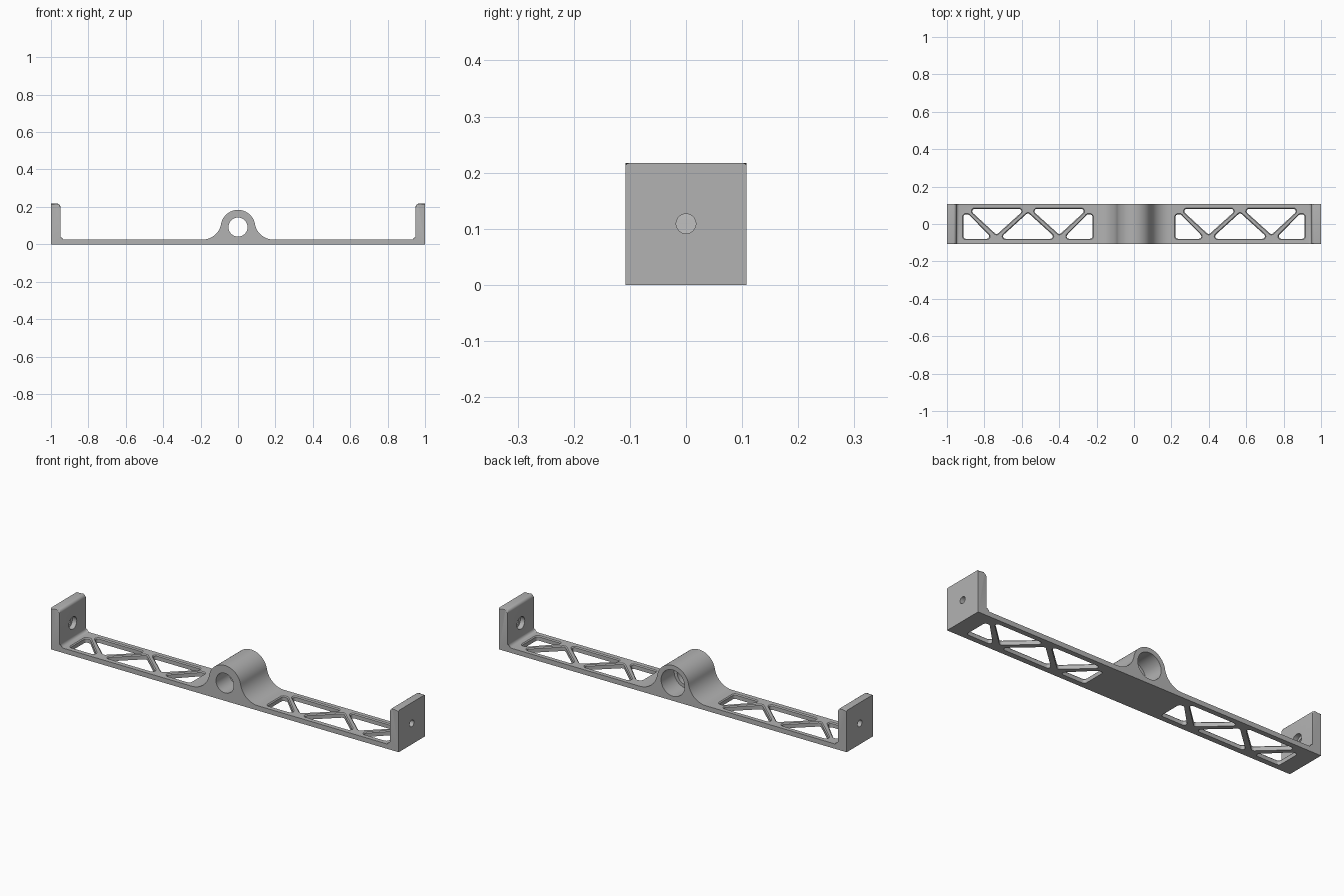
import bpy, bmesh
from math import pi, sin, cos, atan2, hypot
from mathutils import Vector, Matrix

if "Cube" in bpy.data.objects:
    bpy.data.objects.remove(bpy.data.objects["Cube"], do_unlink=True)

grey = bpy.data.materials.new("plain grey")
grey.use_nodes = True
grey.diffuse_color = (0.45, 0.45, 0.45, 1)
grey.node_tree.nodes["Principled BSDF"].inputs["Base Color"].default_value = grey.diffuse_color

HALF_Y, BAR_Z, END_Z, END_X = 0.108, 0.025, 0.217, 0.95
BOSS_Z, BOSS_R, BLEND_X = 0.092, 0.092, 0.19
EDGE = 0.006


def make_object(name, bm):
    bmesh.ops.recalc_face_normals(bm, faces=bm.faces)
    mesh = bpy.data.meshes.new(name)
    bm.to_mesh(mesh)
    bm.free()
    mesh.materials.append(grey)
    obj = bpy.data.objects.new(name, mesh)
    bpy.context.collection.objects.link(obj)
    return obj


def arc(cx, cz, r, a0, a1, n):
    return [(cx + r * cos(a0 + (a1 - a0) * i / n), cz + r * sin(a0 + (a1 - a0) * i / n))
            for i in range(n + 1)]


def loft(bm, rings):
    """Closed solid through rings that share a vertex count."""
    loops = [[bm.verts.new(p) for p in ring] for ring in rings]
    n = len(loops[0])
    for a, b in zip(loops, loops[1:]):
        for i in range(n):
            bm.faces.new((a[i], a[(i + 1) % n], b[(i + 1) % n], b[i]))
    bm.faces.new(loops[0])
    bm.faces.new(loops[-1])


# Bracket outline: right half from the outer corner to the boss top, then mirrored
def bracket_outline():
    d = BOSS_Z - BAR_Z
    blend_r = (BLEND_X ** 2 + d ** 2 - BOSS_R ** 2) / (2 * (d + BOSS_R))
    blend_z = BAR_Z + blend_r
    lean = atan2(blend_z - BOSS_Z, BLEND_X)
    r = 0.015
    half = [(1, 0), (1, END_Z)]
    half += arc(END_X + r, END_Z - r, r, pi / 2, pi, 6)
    half += arc(END_X - r, BAR_Z + r, r, 0, -pi / 2, 6)
    half += arc(BLEND_X, blend_z, blend_r, -pi / 2, lean - pi, 16)
    half += arc(0, BOSS_Z, BOSS_R, lean, pi / 2, 20)
    return half + [(-x, z) for x, z in reversed(half[:-1])]


outline = bracket_outline()
bm = bmesh.new()
loft(bm, [[(x, y, z) for x, z in outline] for y in (-HALF_Y, HALF_Y)])


# Round the front and back rims along the upper contour only
def is_rim(e):
    a, b = (v.co for v in e.verts)
    upright_end = abs(a.x) > 0.999 and abs(b.x) > 0.999
    return abs(a.y - b.y) < 1e-6 and max(a.z, b.z) > 0.001 and not upright_end


bmesh.ops.bevel(bm, geom=[e for e in bm.edges if is_rim(e)], offset=EDGE,
                segments=3, profile=0.5, affect='EDGES', clamp_overlap=False)
bracket = make_object("bracket", bm)


# Truss windows: corner centres grown by a radius, flared at the upper rim
def grown(centres, r, n=6):
    pts = []
    for i, c in enumerate(centres):
        before, after = c - centres[i - 1], centres[(i + 1) % len(centres)] - c
        a0 = atan2(-before.x, before.y)
        a1 = atan2(-after.x, after.y)
        a1 += 2 * pi if a1 < a0 else 0
        pts += arc(c.x, c.y, r, a0, a1, n)
    return pts


def window(bm, centres):
    centres = [Vector(c) for c in centres]
    area = sum(centres[i - 1].cross(c) for i, c in enumerate(centres))
    if area < 0:
        centres.reverse()
    # grown() needs outward normals, which lie to the right of a counter-clockwise walk
    rings = []
    for z, r in ((-0.05, 0.013), (BAR_Z - 0.005, 0.013), (BAR_Z, 0.018), (BAR_Z + 0.01, 0.018)):
        ring = []
        for i, c in enumerate(centres):
            d0, d1 = c - centres[i - 1], centres[(i + 1) % len(centres)] - c
            a0, a1 = atan2(-d0.x, d0.y), atan2(-d1.x, d1.y)
            if a1 < a0:
                a1 += 2 * pi
            ring += [(x, y, z) for x, y in arc(c.x, c.y, r, a0, a1, 6)]
        rings.append(ring)
    loft(bm, rings)


middle = [(0, 0.043), (-0.12, -0.066), (0.12, -0.066)]
upper = [(0.168, -0.04), (0.285, 0.068), (0.048, 0.068)]
corner = [(0.22, -0.066), (0.332, -0.066), (0.332, 0.038), (0.323, 0.038)]

cut = bmesh.new()
for side in (-1, 1):
    window(cut, [(side * 0.567 + x, y) for x, y in middle])
    for flip in (-1, 1):
        for shape in (upper, corner):
            window(cut, [(side * 0.567 + flip * x, y) for x, y in shape])
cutters = [make_object("window_cutter", cut)]


# Stepped bores: list of (distance along axis, radius)
def bore(name, steps, origin, axis):
    bm = bmesh.new()
    turn = Vector((0, 0, 1)).rotation_difference(Vector(axis)).to_matrix().to_4x4()
    place = Matrix.Translation(origin) @ turn
    loft(bm, [[place @ Vector((x, y, t)) for x, y in arc(0, 0, r, 0, 2 * pi, 48)[:-1]]
              for t, r in steps])
    cutters.append(make_object(name, bm))


bore("boss_bore_cutter", [(-0.2, 0.051), (0, 0.051), (0, 0.068), (0.2, 0.068)],
     (0, 0, BOSS_Z), (0, 1, 0))
for side in (-1, 1):
    bore("end_bore_cutter", [(-0.05, 0.0175), (0.025, 0.0175), (0.025, 0.032), (0.08, 0.032)],
         (side, 0, 0.109), (-side, 0, 0))

# Cut everything and finish
bpy.ops.object.select_all(action='DESELECT')
bpy.context.view_layer.objects.active = bracket
bracket.select_set(True)
for cutter in cutters:
    cutter.hide_render = True
    mod = bracket.modifiers.new("cut", 'BOOLEAN')
    mod.operation, mod.solver, mod.object = 'DIFFERENCE', 'EXACT', cutter
    bpy.ops.object.modifier_apply(modifier=mod.name)
    bpy.data.objects.remove(cutter, do_unlink=True)
bpy.ops.object.shade_smooth_by_angle(angle=pi / 6)
